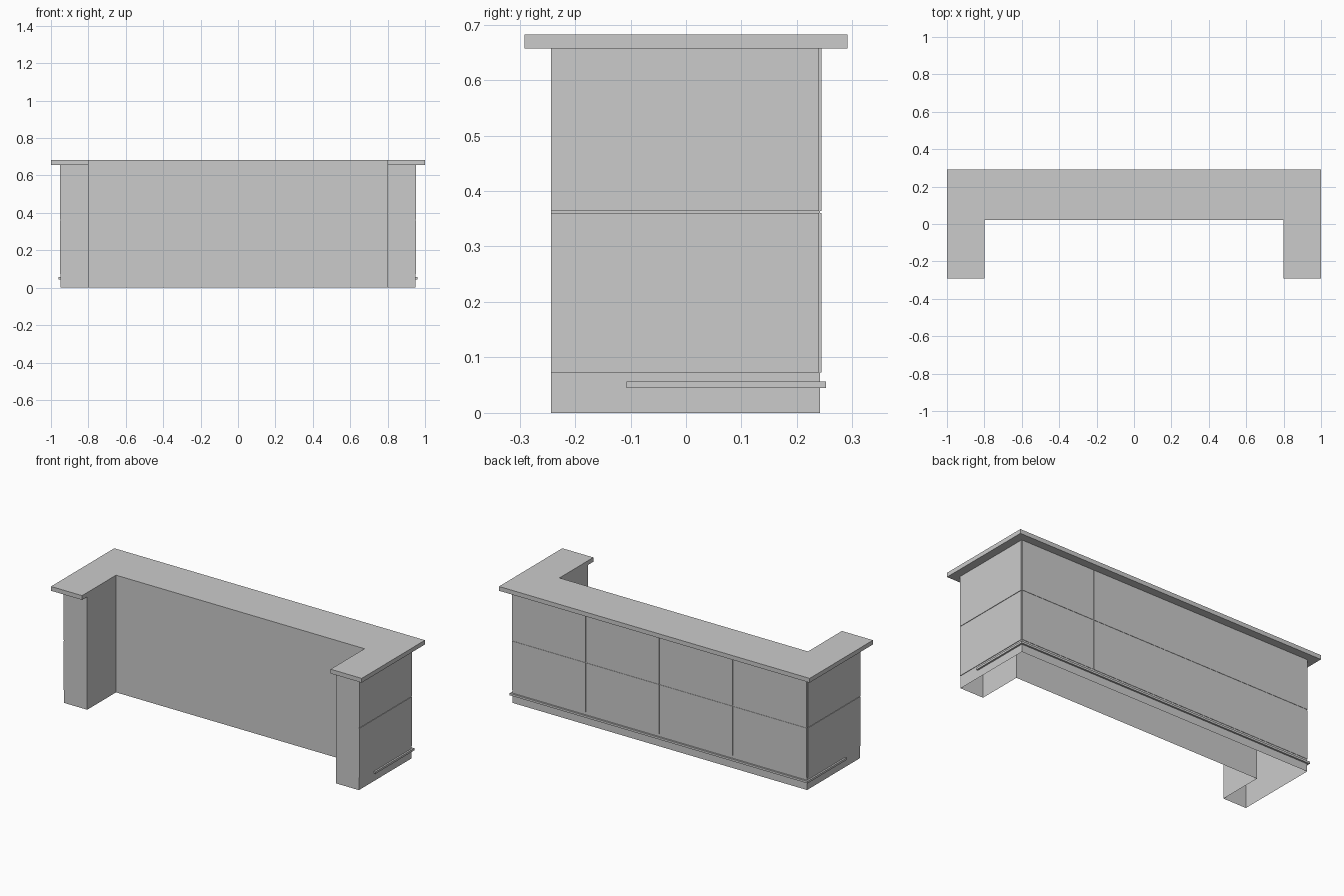
import bpy, bmesh

if "Cube" in bpy.data.objects:
    bpy.data.objects.remove(bpy.data.objects["Cube"])

INNER_X, INNER_Y = 0.80, 0.021     # staff-side recess
BODY_X, BODY_Y = 0.949, 0.242      # carcass outer faces
FRONT_Y = -0.2437
BODY_TOP, TOP = 0.657, 0.682
PROUD, GAP = 0.002, 0.004          # panel thickness and seam width


def u_prism(name, ox, oy, ix, iy, front, z0, z1, capped=True):
    """Extruded U outline, open toward -y; uncapped leaves a hollow shell."""
    outline = [(-ox, front), (-ix, front), (-ix, iy), (ix, iy),
               (ix, front), (ox, front), (ox, oy), (-ox, oy)]
    bm = bmesh.new()
    low = [bm.verts.new((x, y, z0)) for x, y in outline]
    high = [bm.verts.new((x, y, z1)) for x, y in outline]
    n = len(outline)
    for i in range(n):
        j = (i + 1) % n
        bm.faces.new((low[i], low[j], high[j], high[i]))
    if capped:
        bm.faces.new(low[::-1])
        bm.faces.new(high)
    return finish(name, bm)


def box(name, lo, hi):
    bm = bmesh.new()
    bmesh.ops.create_cube(bm, size=1)
    for v in bm.verts:
        v.co = [(a + b) / 2 + c * (b - a) for a, b, c in zip(lo, hi, v.co)]
    return finish(name, bm)


def finish(name, bm):
    mesh = bpy.data.meshes.new(name)
    bm.to_mesh(mesh)
    bm.free()
    obj = bpy.data.objects.new(name, mesh)
    bpy.context.collection.objects.link(obj)
    return obj


# Counter carcass, hollow and open underneath
u_prism("counter_body", BODY_X, BODY_Y, INNER_X, INNER_Y, FRONT_Y, 0, BODY_TOP, capped=False)

# Overhanging worktop
u_prism("countertop", 1.0, 0.291, INNER_X, INNER_Y, -0.291, BODY_TOP, TOP)

# Foot rail around the back and part of each side
u_prism("foot_rail", BODY_X + 0.010, BODY_Y + 0.010, BODY_X, BODY_Y, -0.107, 0.045, 0.057)

# Cladding panels: two rows, four columns on the back, one on each side
rows = [("lower", 0.073, 0.362 - GAP / 2), ("upper", 0.362 + GAP / 2, BODY_TOP)]
columns = 4
edge = BODY_X - 0.002
width = 2 * edge / columns
for row, z0, z1 in rows:
    for c in range(columns):
        x0 = -edge + c * width + (GAP / 2 if c else 0)
        x1 = -edge + (c + 1) * width - (GAP / 2 if c < columns - 1 else 0)
        box(f"back_panel_{row}_{c + 1}", (x0, BODY_Y, z0), (x1, BODY_Y + PROUD, z1))
    for side, s in (("left", -1), ("right", 1)):
        xs = sorted((s * BODY_X, s * (BODY_X + PROUD + 0.001)))
        box(f"{side}_panel_{row}", (xs[0], FRONT_Y, z0), (xs[1], BODY_Y - 0.002, z1))
